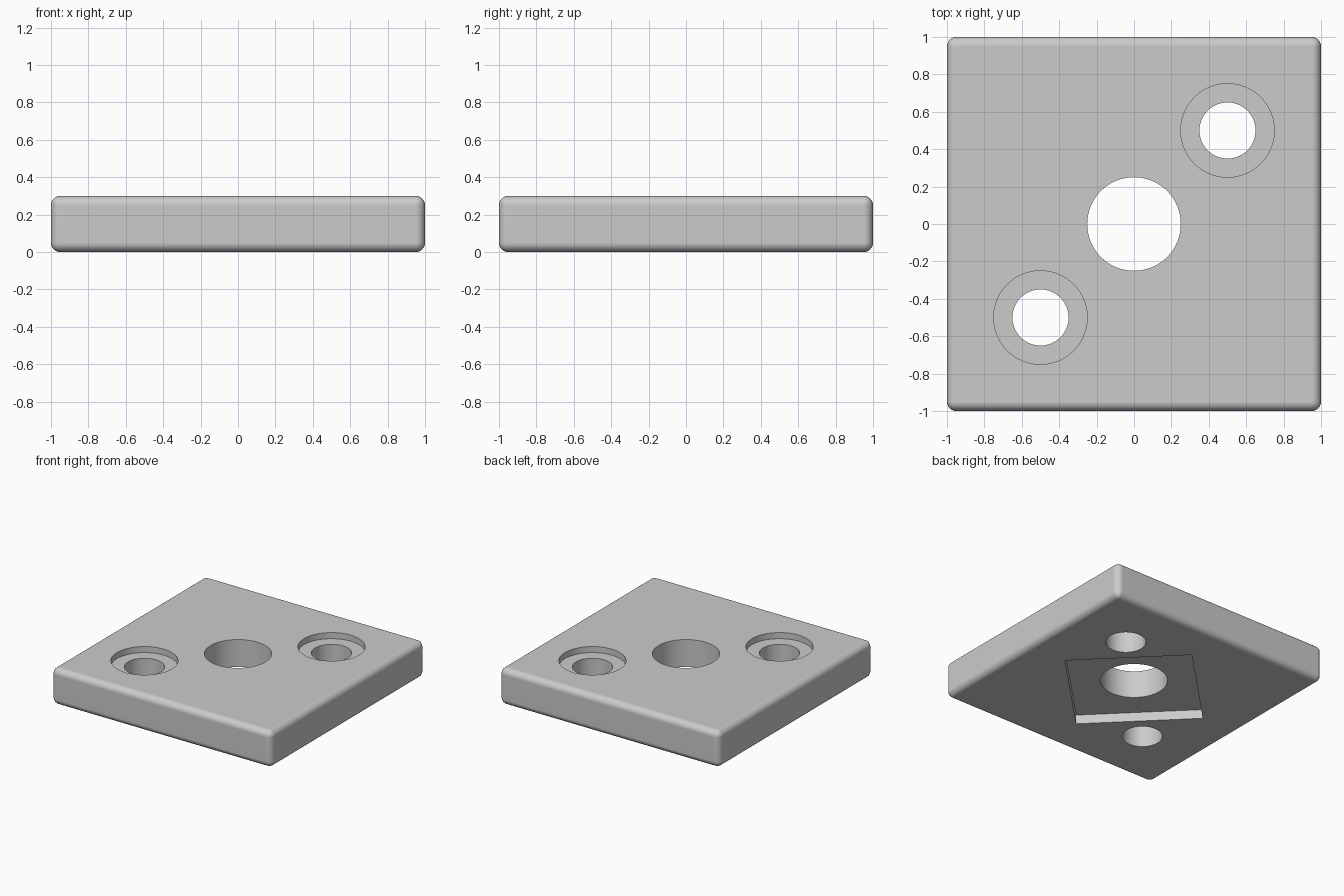
import bpy
import math

cube = bpy.data.objects.get("Cube")
if cube:
    bpy.data.objects.remove(cube, do_unlink=True)

HEIGHT = 0.3
POCKET_DEPTH = 0.075
BORE_DEPTH = 0.05
OVER = 0.2  # cutters reach past the surface by this much

# Plain grey finish
grey = bpy.data.materials.new("plain_grey")
grey.use_nodes = True
colour = (0.6, 0.6, 0.6, 1)
grey.diffuse_color = colour
grey.node_tree.nodes["Principled BSDF"].inputs["Base Color"].default_value = colour


def box(name, width, bottom, top, turn=0):
    bpy.ops.mesh.primitive_cube_add(size=1, location=(0, 0, (bottom + top) / 2),
                                    rotation=(0, 0, turn))
    obj = bpy.context.object
    obj.name = name
    obj.scale = (width, width, top - bottom)
    bpy.ops.object.transform_apply(location=True, rotation=True, scale=True)
    obj.data.materials.append(grey)
    return obj


def cylinder(name, x, y, radius, bottom, top):
    bpy.ops.mesh.primitive_cylinder_add(vertices=96, radius=radius, depth=top - bottom,
                                        location=(x, y, (bottom + top) / 2))
    obj = bpy.context.object
    obj.name = name
    obj.data.materials.append(grey)
    return obj


def apply(obj, modifier):
    bpy.ops.object.select_all(action='DESELECT')
    obj.select_set(True)
    bpy.context.view_layer.objects.active = obj
    bpy.ops.object.modifier_apply(modifier=modifier.name)


# Square plate with rounded edges all round
plate = box("plate", 2, 0, HEIGHT)
bevel = plate.modifiers.new("rounded_edges", 'BEVEL')
bevel.width = 0.05
bevel.segments = 6
apply(plate, bevel)

# Diamond pocket underneath, then the large centre hole
cutters = [
    box("pocket_cutter", 0.95, -OVER, POCKET_DEPTH, math.radians(45)),
    cylinder("centre_hole_cutter", 0, 0, 0.25, -OVER, HEIGHT + OVER),
]
# Two counterbored screw holes on the diagonal
for side in (-1, 1):
    x = y = side * 0.5
    cutters.append(cylinder("screw_hole_cutter", x, y, 0.15, -OVER, HEIGHT + OVER))
    cutters.append(cylinder("counterbore_cutter", x, y, 0.25, HEIGHT - BORE_DEPTH, HEIGHT + OVER))

for cutter in cutters:
    cutter.hide_render = True
    cut = plate.modifiers.new("cut", 'BOOLEAN')
    cut.operation = 'DIFFERENCE'
    cut.solver = 'EXACT'
    cut.object = cutter
    apply(plate, cut)
    bpy.data.objects.remove(cutter, do_unlink=True)

# Smooth rounds and bores, crisp rims and flat faces
bpy.ops.object.select_all(action='DESELECT')
plate.select_set(True)
bpy.context.view_layer.objects.active = plate
bpy.ops.object.shade_smooth_by_angle(angle=math.radians(30))
normals = plate.modifiers.new("flat_face_normals", 'WEIGHTED_NORMAL')
normals.keep_sharp = True
